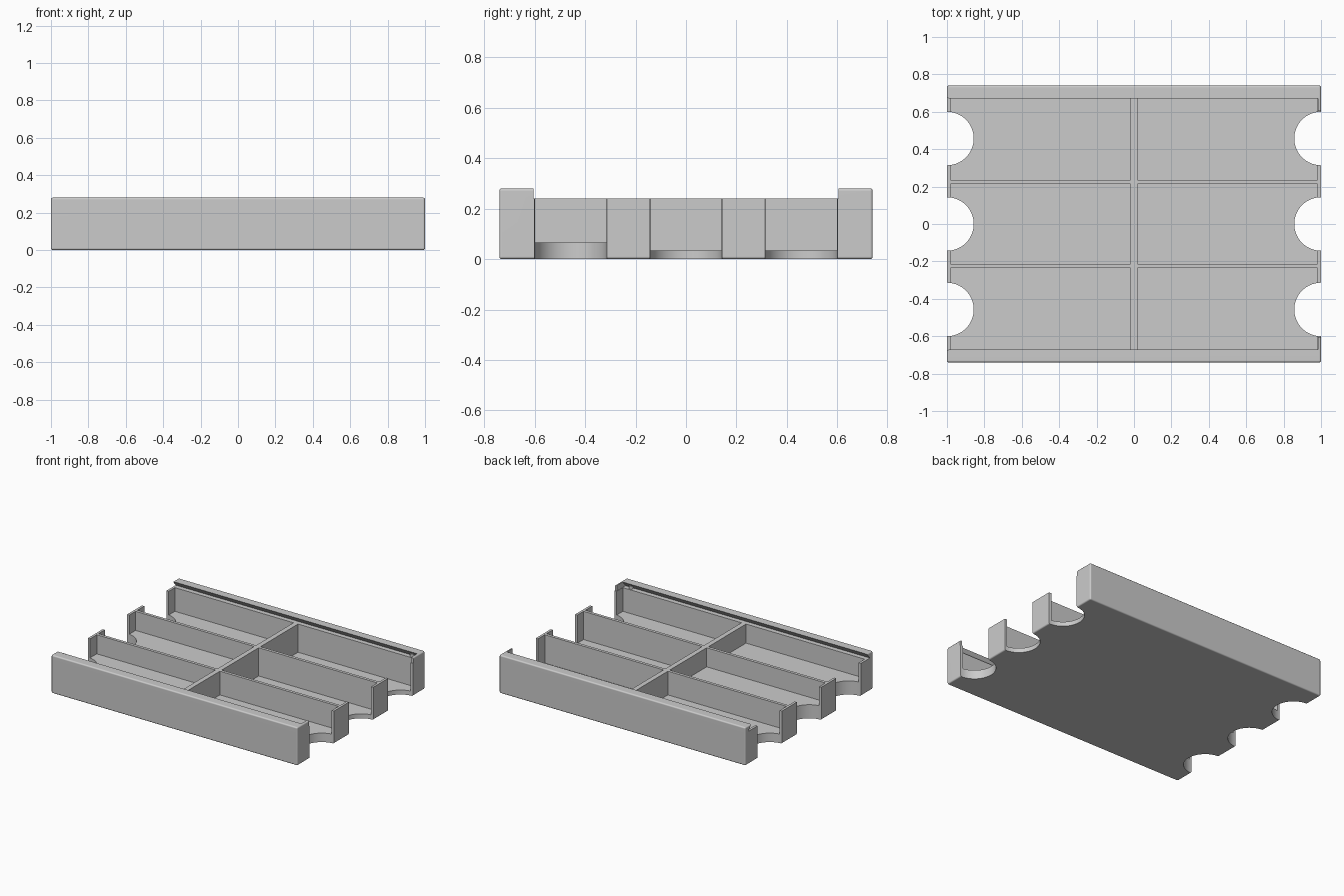
import bpy, bmesh
from mathutils import Matrix

cube = bpy.data.objects.get("Cube")
if cube:
    bpy.data.objects.remove(cube, do_unlink=True)

HALF_Y, HEIGHT, RIM = 0.74, 0.28, 0.24
CELL_X, CELL_Y, DIV_Y, DIV_HALF = 0.982, 0.67, 0.225, 0.011
NOTCH_Y = 0.457
SHALLOW, MIDDLE, DEEP = 0.1, 0.066, 0.033

grey = bpy.data.materials.new("light grey plastic")
grey.use_nodes = True
grey.diffuse_color = (0.6, 0.6, 0.6, 1)
grey.node_tree.nodes["Principled BSDF"].inputs["Base Color"].default_value = (0.6, 0.6, 0.6, 1)


def finish(bm, name):
    bmesh.ops.recalc_face_normals(bm, faces=bm.faces)
    mesh = bpy.data.meshes.new(name)
    bm.to_mesh(mesh)
    bm.free()
    mesh.materials.append(grey)
    ob = bpy.data.objects.new(name, mesh)
    bpy.context.collection.objects.link(ob)
    return ob


def box(name, x0, x1, y0, y1, z0, z1, round_edges=0):
    bm = bmesh.new()
    bmesh.ops.create_cube(bm, size=1)
    bmesh.ops.scale(bm, vec=(x1 - x0, y1 - y0, z1 - z0), verts=bm.verts)
    bmesh.ops.translate(bm, vec=((x0 + x1) / 2, (y0 + y1) / 2, (z0 + z1) / 2), verts=bm.verts)
    if round_edges:
        bmesh.ops.bevel(bm, geom=bm.edges[:], offset=round_edges, segments=3,
                        profile=0.5, affect='EDGES')
    return finish(bm, name)


def cylinder(name, x, y, radius, z0, z1, segments=64):
    bm = bmesh.new()
    bmesh.ops.create_cone(bm, cap_ends=True, segments=segments, radius1=radius, radius2=radius,
                          depth=z1 - z0, matrix=Matrix.Translation((x, y, (z0 + z1) / 2)))
    return finish(bm, name)


def prism(name, profile, x0, x1):
    bm = bmesh.new()
    face = bm.faces.new([bm.verts.new((x0, y, z)) for y, z in profile])
    new = bmesh.ops.extrude_face_region(bm, geom=[face])["geom"]
    bmesh.ops.translate(bm, vec=(x1 - x0, 0, 0),
                        verts=[v for v in new if isinstance(v, bmesh.types.BMVert)])
    return finish(bm, name)


def cut(target, cutter):
    mod = target.modifiers.new("cut", 'BOOLEAN')
    mod.operation, mod.solver, mod.object = 'DIFFERENCE', 'EXACT', cutter
    bpy.context.view_layer.objects.active = target
    bpy.ops.object.modifier_apply(modifier=mod.name)
    bpy.data.objects.remove(cutter, do_unlink=True)


# Rounded outer block
tray = box("compartment_tray", -1, 1, -HALF_Y, HALF_Y, 0, HEIGHT, 0.01)

# Dovetail slot for a sliding lid, open at one end
cut(tray, prism("lid_slot", [(-0.705, RIM), (0.705, RIM), (0.655, 0.3), (-0.655, 0.3)],
                -1.1, 0.984))
# Lowered rim between the corner posts at the closed end
cut(tray, box("rim_gap", 0.95, 1.1, -0.605, 0.605, RIM, 0.4))

# Six compartments: row limits, then floor heights of the right and left cell
rows = [(-CELL_Y, -DIV_Y - DIV_HALF, SHALLOW, MIDDLE),
        (-DIV_Y + DIV_HALF, DIV_Y - DIV_HALF, SHALLOW, DEEP),
        (DIV_Y + DIV_HALF, CELL_Y, MIDDLE, DEEP)]
for y0, y1, right_floor, left_floor in rows:
    cut(tray, box("right_cell", -CELL_X, -0.018, y0, y1, right_floor, 0.4))
    cut(tray, box("left_cell", 0.018, CELL_X, y0, y1, left_floor, 0.4))

# Half-round finger notches through both ends
for side in (-1, 1):
    for y in (-NOTCH_Y, 0, NOTCH_Y):
        cut(tray, cylinder("finger_notch", side, y, 0.143, -0.5, 0.5))

# Small lid catches inside the slot near the closed end
catches = [cylinder(name, 0.93, y, 0.015, RIM - 0.01, 0.262, 16)
           for name, y in (("front_lid_catch", -0.692), ("back_lid_catch", 0.692))]

# Smooth the curved faces, keep the corners crisp and the flats flat
for ob in [tray] + catches:
    bpy.ops.object.select_all(action='DESELECT')
    ob.select_set(True)
    bpy.context.view_layer.objects.active = ob
    bpy.ops.object.shade_smooth_by_angle(angle=0.6)
    flat = ob.modifiers.new("flat_normals", 'WEIGHTED_NORMAL')
    flat.keep_sharp = True
